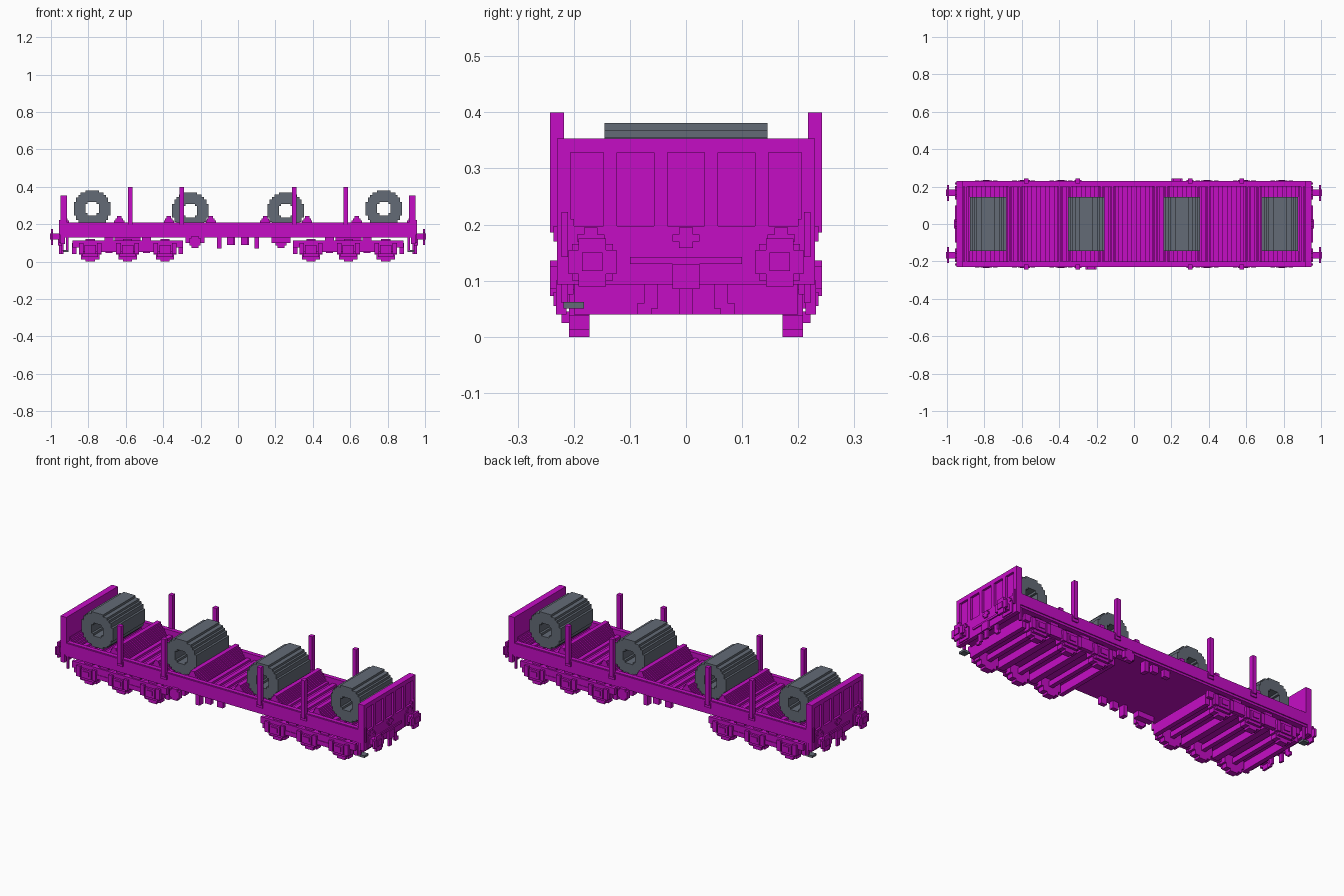
import bpy, bmesh, math
from mathutils import Matrix, Vector

cube = bpy.data.objects.get("Cube")
if cube:
    bpy.data.objects.remove(cube)

UNIT = 0.0122  # block size of the stepped shapes
END, EDGE, RAIL = 0.95, 0.23, 0.2  # wagon end, outer side, inner side
UNDERSIDE, FLOOR, RIM = 0.13, 0.17, 0.21  # heights of the deck
BOGIE, AXLE_GAP = 0.59, 0.2


def material(name, red, green, blue):
    paint = bpy.data.materials.new(name)
    paint.use_nodes = True
    paint.diffuse_color = (red, green, blue, 1)
    shader = paint.node_tree.nodes["Principled BSDF"]
    shader.inputs["Base Color"].default_value = paint.diffuse_color
    return paint


MAGENTA = material("magenta paint", 0.56, 0.004, 0.56)
STEEL = material("grey steel", 0.125, 0.145, 0.18)


def block(x, y, length, width, bottom, top):
    """A box centred on x and y, as its lowest and highest corner."""
    half = Vector((length / 2, width / 2, 0))
    return Vector((x, y, bottom)) - half, Vector((x, y, top)) + half


def across(x, length, bottom, top, width=2 * RAIL):
    return block(x, 0, length, width, bottom, top)


def turned(blocks, x_sign, y_sign):
    turn = Vector((x_sign, y_sign, 1))
    return [(low * turn, high * turn) for low, high in blocks]


def both_ends(blocks):
    return blocks + turned(blocks, -1, 1)


def both_sides(blocks):
    return blocks + turned(blocks, 1, -1)


def four_corners(blocks):
    return both_sides(both_ends(blocks))


def opposite_corners(blocks):
    return blocks + turned(blocks, -1, -1)


def part(name, blocks, paint=MAGENTA):
    bm = bmesh.new()
    for low, high in blocks:
        size = Vector(abs(side) for side in high - low)
        place = Matrix.Translation((low + high) / 2) @ Matrix.Diagonal(size.to_4d())
        bmesh.ops.create_cube(bm, size=1, matrix=place)
    mesh = bpy.data.meshes.new(name)
    bm.to_mesh(mesh)
    bm.free()
    mesh.materials.append(paint)
    bpy.context.collection.objects.link(bpy.data.objects.new(name, mesh))


def stepped_disc(x, y, z, rows, width, hole=0):
    """Round shape about the y axis, made of rows of blocks."""
    blocks = []
    for row in range(rows):
        height = row + 0.5 - rows / 2
        outer = UNIT * round(math.sqrt((rows / 2) ** 2 - height ** 2))
        inner = UNIT * round(math.sqrt(max(hole ** 2 - height ** 2, 0)))
        bottom = z + UNIT * (row - rows / 2)
        for side in (-1, 1):
            middle = x + side * (outer + inner) / 2
            blocks.append(block(middle, y, outer - inner, width, bottom, bottom + UNIT))
    return blocks


# Deck: floor, side beams and cross slats
part("floor", [across(0, 2 * END, UNDERSIDE, FLOOR)])
part("side_beams", both_sides([
    block(0, RAIL + UNIT, 2 * END, 2 * UNIT, UNDERSIDE, RIM),
    block(0, EDGE - UNIT / 2, 2 * END, UNIT, UNDERSIDE + UNIT, RIM - UNIT / 4)]))
slats = [across(UNIT * (4 * row + 2), 2 * UNIT, FLOOR, FLOOR + UNIT) for row in range(19)]
part("deck_slats", both_ends(slats))

# Steel coils
for name, x, z in (("outer", 0.78, 0.283), ("inner", 0.255, 0.272)):
    for side, sign in (("left", 1), ("right", -1)):
        coil = stepped_disc(sign * x, 0, z, rows=16, width=0.29, hole=3)
        part(f"{name}_{side}_coil", coil, STEEL)

# Stepped chocks on both sides of every coil
chocks = []
for step in range(6):
    bottom = FLOOR + step * UNIT
    for x in (0.635, 0.37, 0.145):
        chocks.append(across(x, (8 - 1.2 * step) * UNIT, bottom, bottom + UNIT))
    length = (5 - 0.7 * step) * UNIT
    chocks.append(across(END - (length + 2 * UNIT) / 2, length, bottom, bottom + UNIT))
part("coil_chocks", both_ends(chocks))

# Side stakes with pockets
stakes = []
for x in (0.3, 0.575):
    stakes += [block(x, EDGE, 2 * UNIT, 2 * UNIT, RIM - 2 * UNIT, 0.4),
               block(x, EDGE, 3 * UNIT, UNIT, FLOOR, RIM - UNIT)]
part("side_stakes", four_corners(stakes))

# End walls with ribs around sunken panels
wall_top, wall_bottom = 0.353, RIM - 2 * UNIT
rib_x = END - UNIT / 2
wall = [across(END - 2 * UNIT, 2 * UNIT, wall_bottom, wall_top, 2 * EDGE),
        across(rib_x, UNIT, wall_top - 2 * UNIT, wall_top, 2 * EDGE),
        across(rib_x, UNIT, wall_bottom, wall_bottom + UNIT, 2 * EDGE)]
for y in (0.045, 0.135, EDGE - UNIT):
    wall += both_sides([block(rib_x, y, UNIT, 2 * UNIT, wall_bottom, wall_top)])
part("end_walls", both_ends(wall))

# Headstocks with brackets, coupling hooks and hoses
head = [across(END - UNIT, 2 * UNIT, UNDERSIDE - 3 * UNIT, wall_bottom, 2 * EDGE),
        across(END, UNIT, UNDERSIDE, UNDERSIDE + UNIT, RAIL),
        across(END, 2 * UNIT, 0.085, UNDERSIDE, 4 * UNIT),
        across(END, UNIT, 0.04, 0.085, 2 * UNIT)]
for y in (-FLOOR, 0, FLOOR):
    head += [block(END, y, UNIT, 4 * UNIT, FLOOR, FLOOR + UNIT),
             block(END, y, UNIT, 2 * UNIT, FLOOR - UNIT, FLOOR + 2 * UNIT)]
head += both_sides([
    block(END - UNIT, 0.062, UNIT, 2 * UNIT, 0.05, 0.12),
    block(END - UNIT, 0.074, UNIT, 2 * UNIT, 0.04, 0.06)])
part("headstocks", both_ends(head))

# Buffers: shaft, base and cross-stepped plate
buffer_y, plate_x = 0.167, 1 - UNIT / 2
part("buffers", four_corners([
    block(END + 2 * UNIT, buffer_y, 5 * UNIT, 3 * UNIT, 0.117, 0.15),
    block(END, buffer_y, UNIT, 6 * UNIT, 0.1, 0.165),
    block(plate_x, buffer_y, UNIT, 7 * UNIT, 0.112, 0.155),
    block(plate_x, buffer_y, UNIT, 4 * UNIT, 0.09, 0.175)]))

# Corner handrails and steps
rail_y = RIM + UNIT / 2
part("corner_rails", four_corners([
    block(END - 3 * UNIT, rail_y, UNIT, UNIT, 0.06, UNDERSIDE),
    block(END, rail_y, UNIT, UNIT, UNDERSIDE + UNIT, RIM + UNIT)]))
step = block(END - 2 * UNIT, -RAIL, 3 * UNIT, 3 * UNIT, 0.05, 0.05 + UNIT)
part("corner_steps", opposite_corners([step]), STEEL)

# Three-axle bogies
frame_top, frame_middle, frame_bottom = 0.112, 0.075, 0.045
frame = both_sides([
    block(BOGIE, RIM, 0.59, 1.5 * UNIT, frame_middle, frame_top),
    block(BOGIE, RIM, 0.5, 2 * UNIT, 0.05, frame_middle)])
frame += [across(BOGIE, 0.56, frame_middle + UNIT, frame_top - UNIT),
          across(BOGIE, 0.14, frame_top - UNIT, UNDERSIDE, 0.12)]
wheelsets, axle_boxes = [], []
for side in (-1, 1):
    frame.append(across(BOGIE + side * 0.285, 2 * UNIT, 0.04, frame_top - UNIT))
    x = BOGIE + side * AXLE_GAP / 2
    frame.append(across(x, 3 * UNIT, frame_bottom, frame_top - UNIT))
    frame += both_sides([block(x, RAIL, 4 * UNIT, 2 * UNIT, frame_top, UNDERSIDE)])
for axle in (-1, 0, 1):
    x = BOGIE + axle * AXLE_GAP
    wheelsets += both_sides(stepped_disc(x, 0.19, 5 * UNIT, rows=10, width=3 * UNIT))
    wheelsets.append(across(x, 2 * UNIT, frame_bottom, frame_middle))
    fittings = [block(x, RIM + UNIT, 5 * UNIT, 1.5 * UNIT, 0.04, 0.09),
                block(x, EDGE, 3 * UNIT, UNIT, 0.055, 0.08),
                block(x, RIM, 7 * UNIT, 2 * UNIT, 0.025, frame_bottom)]
    for side in (-1, 1):  # springs
        spring_x = x + side * 4 * UNIT
        fittings.append(block(spring_x, RIM + UNIT, 2 * UNIT, 1.5 * UNIT, 0.04, 0.1))
    axle_boxes += both_sides(fittings)
part("bogie_frames", both_ends(frame))
part("bogie_wheelsets", both_ends(wheelsets))
part("axle_boxes", both_ends(axle_boxes))

# Brake gear and brackets hanging under the side beams
part("brake_boxes", opposite_corners([
    block(-EDGE, -RAIL, 0.1, 3 * UNIT, 0.1, UNDERSIDE),
    block(-EDGE, -EDGE, 5 * UNIT, 2 * UNIT, 0.085, 0.125),
    block(-EDGE, -EDGE, 3 * UNIT, 2 * UNIT, 0.073, UNDERSIDE + UNIT / 2)]))
part("hanging_brackets", opposite_corners([
    block(-0.1, -RAIL, 2 * UNIT, 3 * UNIT, 0.07, UNDERSIDE),
    block(-0.04, -RAIL, 3 * UNIT, 2 * UNIT, 0.09, UNDERSIDE),
    block(0.035, -RAIL, 3 * UNIT, 2 * UNIT, 0.09, UNDERSIDE)]))
